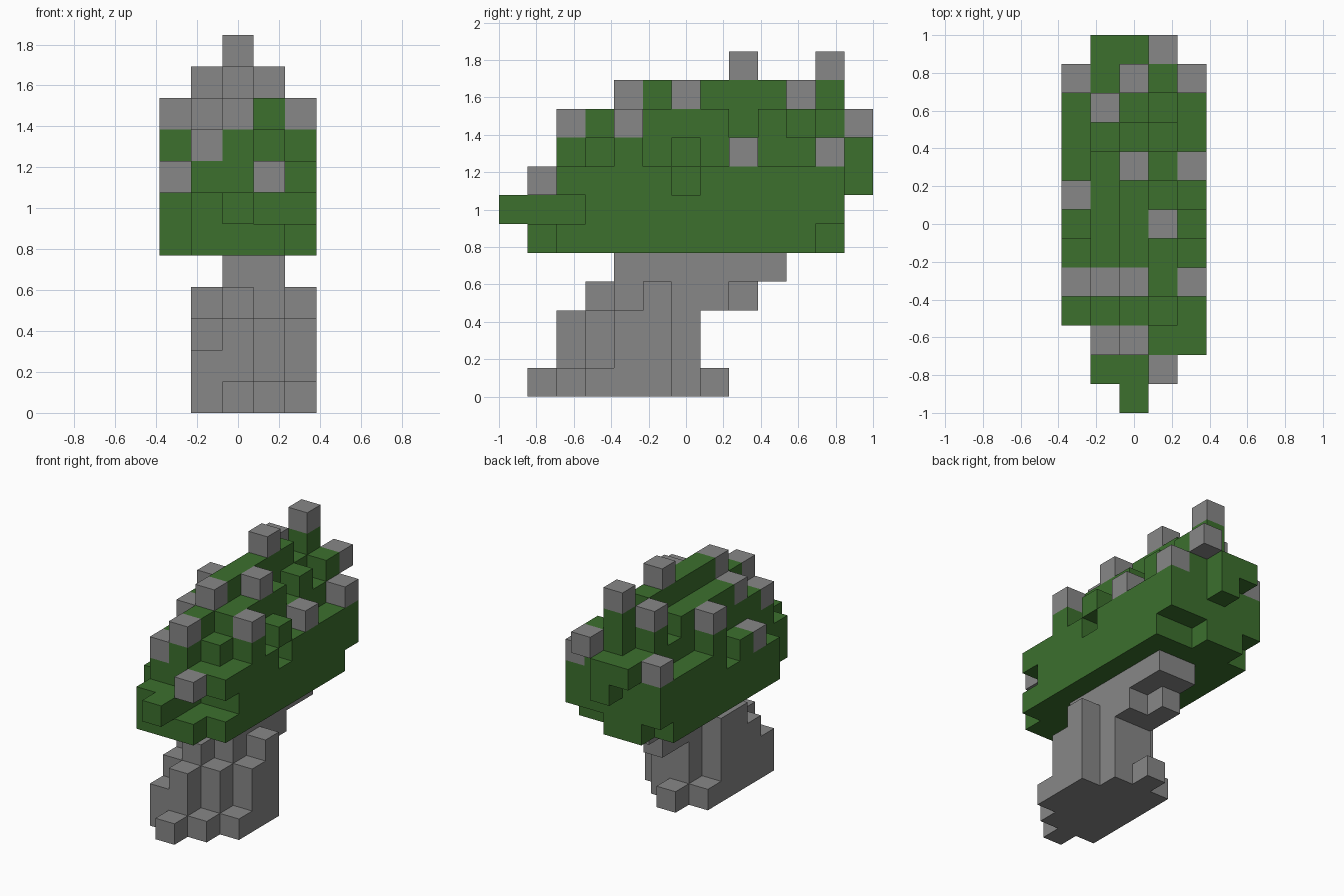
import bpy
import bmesh
from mathutils import Vector

cube = bpy.data.objects.get("Cube")
if cube:
    bpy.data.objects.remove(cube, do_unlink=True)

UNIT = 2 / 13          # block edge length
ORIGIN = Vector((-2.5, -6.5, 0))
CANOPY_BASE = 5


def flat_colour(name, rgb):
    mat = bpy.data.materials.new(name)
    mat.use_nodes = True
    mat.diffuse_color = (*rgb, 1)
    bsdf = mat.node_tree.nodes["Principled BSDF"]
    bsdf.inputs["Base Color"].default_value = (*rgb, 1)
    bsdf.inputs["Roughness"].default_value = 0.9
    return mat


green = flat_colour("leaf green", (0.045, 0.162, 0.027))
grey = flat_colour("stone grey", (0.242, 0.242, 0.242))

# Canopy: top level of every block column, one row per step from front to back,
# letters count levels up from "a" = canopy base; "." is empty
canopy_rows = [
    "..b..",
    ".bba.",
    ".cdcc",
    "bdedc",
    "bdefd".replace("f", "e"),
    "cefec",
    "befed",
    "defec",
    "cefdc",
    "cdfec",
    "ceedc",
    "cdfec",
    ".dde.",
]
canopy = set()
for y, row in enumerate(canopy_rows):
    for x, letter in enumerate(row):
        if letter != ".":
            top = CANOPY_BASE + ord(letter) - ord("a")
            canopy |= {(x, y, z) for z in range(CANOPY_BASE, top + 1)}

# Caps: single grey blocks resting on the canopy
caps = {
    (3, 1, 7), (1, 2, 8), (2, 2, 9),
    (0, 4, 7), (1, 4, 9), (2, 4, 10), (4, 4, 9),
    (3, 6, 10), (0, 7, 9), (2, 8, 11), (4, 8, 8),
    (1, 10, 10), (0, 11, 8), (2, 11, 11), (4, 11, 8), (3, 12, 9),
}
for x, y, z in caps:
    canopy = {c for c in canopy if not (c[:2] == (x, y) and c[2] >= z)}

# Notches and undercuts in the canopy
canopy -= {(2, 0, 5), (3, 2, 6), (4, 2, 6), (4, 6, 7),
           (0, 11, 5), (3, 11, 5), (4, 11, 5)}
canopy = {c for c in canopy
          if c[1] < 12 or (c[0] == 2 and c[2] >= 7) or c == (1, 12, 8)}

# Stem: for each column, runs of blocks (first, last) from the ground up
stem_runs = {
    1: [(2, 6), (2, 5), (3, 5), (4, 5)],
    2: [(1, 7), (2, 6), (2, 6), (3, 8), (4, 9)],
    3: [(2, 6), (3, 6), (3, 6), (4, 7), (4, 9)],
    4: [(3, 5), (4, 5), (4, 5), (5, 5)],
}
stem = {(x, y, z)
        for x, runs in stem_runs.items()
        for z, (first, last) in enumerate(runs)
        for y in range(first, last + 1)}

solid = canopy | caps | stem


def build_blocks(name, blocks, mat):
    """Skin a set of blocks, leaving out faces hidden against neighbours."""
    bm = bmesh.new()
    for block in sorted(blocks):
        corner = Vector(block)
        for axis in range(3):
            for side in (0, 1):
                step = Vector((0, 0, 0))
                step[axis] = 2 * side - 1
                if tuple(int(v) for v in corner + step) in solid:
                    continue
                u, v = Vector((0, 0, 0)), Vector((0, 0, 0))
                u[(axis + 1) % 3] = 1
                v[(axis + 2) % 3] = 1
                start = corner + (step if side else Vector((0, 0, 0)))
                quad = [start, start + u, start + u + v, start + v]
                if not side:
                    quad.reverse()
                bm.faces.new([bm.verts.new((p + ORIGIN) * UNIT) for p in quad])
    bmesh.ops.remove_doubles(bm, verts=bm.verts, dist=UNIT / 100)
    mesh = bpy.data.meshes.new(name)
    bm.to_mesh(mesh)
    bm.free()
    mesh.materials.append(mat)
    obj = bpy.data.objects.new(name, mesh)
    bpy.context.collection.objects.link(obj)
    return obj


build_blocks("stem", stem, grey)
build_blocks("canopy", canopy, green)
build_blocks("canopy_caps", caps, grey)
